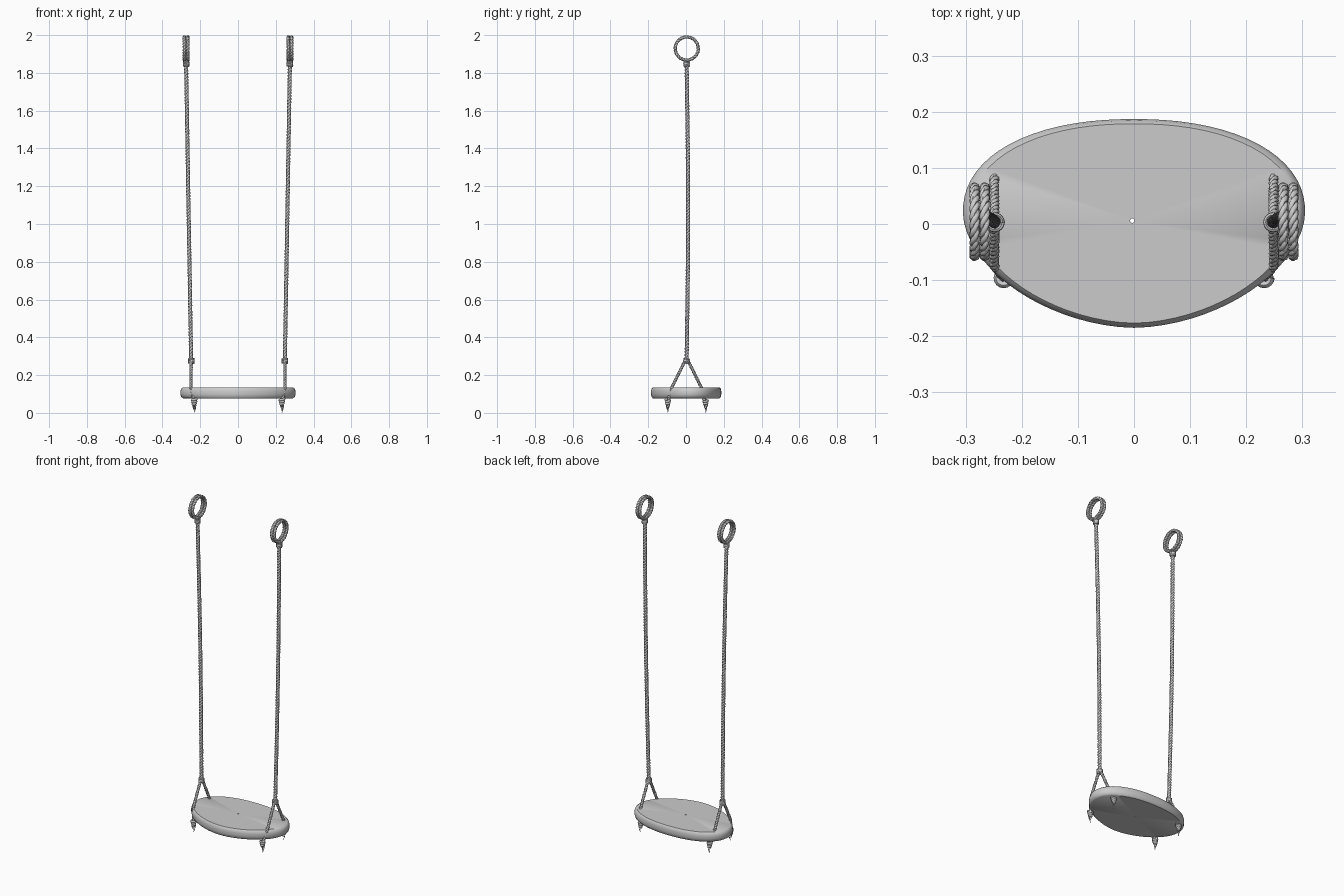
import bpy, bmesh, math, random
from mathutils import Vector

random.seed(4)
if "Cube" in bpy.data.objects:
    bpy.data.objects.remove(bpy.data.objects["Cube"], do_unlink=True)

grey = bpy.data.materials.new("plain grey")
grey.use_nodes = True
tone = (0.6, 0.6, 0.6, 1)
grey.diffuse_color = tone
grey.node_tree.nodes["Principled BSDF"].inputs["Base Color"].default_value = tone


def tubes(name, paths, radius, cyclic=False, taper=False):
    """Mesh object made of round tubes along the given point lists."""
    curve = bpy.data.curves.new(name, "CURVE")
    curve.dimensions = "3D"
    curve.bevel_depth = radius
    curve.bevel_resolution = 1
    curve.use_fill_caps = True
    for path in paths:
        spline = curve.splines.new("POLY")
        spline.points.add(len(path) - 1)
        spline.use_cyclic_u = cyclic
        for i, (p, q) in enumerate(zip(spline.points, path)):
            p.co = (*q, 1)
            p.radius = 1 - 0.7 * i / len(path) if taper else 1
    curve.materials.append(grey)
    obj = bpy.data.objects.new(name, curve)
    bpy.context.collection.objects.link(obj)
    bpy.ops.object.select_all(action="DESELECT")
    obj.select_set(True)
    bpy.context.view_layer.objects.active = obj
    bpy.ops.object.convert(target="MESH")
    bpy.ops.object.shade_smooth_by_angle(angle=math.radians(60))


def rope(name, path, length, radius, pitch=0.05, cyclic=False):
    """Three strands twisted around path(t), t from 0 to 1."""
    turns = max(1, round(length / pitch))
    count = turns * 10
    strands = [[], [], []]
    for i in range(count if cyclic else count + 1):
        t = i / count
        tangent = (path(t + 0.001) - path(t - 0.001)).normalized()
        side = Vector((1, 0, 0))
        side = (side - tangent * side.dot(tangent)).normalized()
        other = tangent.cross(side)
        for k, strand in enumerate(strands):
            a = math.tau * (turns * t + k / 3)
            strand.append(path(t) + (side * math.cos(a) + other * math.sin(a)) * radius * 0.48)
    tubes(name, strands, radius * 0.52, cyclic)


def coil(name, base, r0, r1, height, turns, thickness):
    """Cord wound around a vertical axis, rising from base."""
    count = turns * 16
    path = []
    for i in range(count + 1):
        t = i / count
        a = math.tau * turns * t
        r = r0 + (r1 - r0) * t
        path.append(base + Vector((r * math.cos(a), r * math.sin(a), height * t)))
    tubes(name, [path], thickness)


# Seat: rounded slab with a tiny centre hole
def outline(a):
    c, s = math.cos(a), math.sin(a)
    n, h = (2.2, 0.167) if s > 0 else (1.8, 0.205)
    k = (abs(c) ** n + abs(s) ** n) ** (-1 / n)
    return 0.305 * c * k, 0.02 + h * s * k


bm = bmesh.new()
profile = [(0, 0.135), (0.955, 0.135), (0.985, 0.128), (1, 0.115), (1, 0.098),
           (0.985, 0.084), (0.95, 0.077), (0, 0.077)]
SIDES = 72
loops = []
for scale, z in profile:
    ring = []
    for i in range(SIDES):
        a = math.tau * i / SIDES
        x, y = outline(a)
        if scale == 0:
            x, y = 0.004 * math.cos(a) - 0.003, 0.004 * math.sin(a) + 0.006
        else:
            x, y = x * scale, y * scale
        ring.append(bm.verts.new((x, y, z)))
    loops.append(ring)
for low, high in zip(loops, loops[1:] + loops[:1]):
    for i in range(SIDES):
        j = (i + 1) % SIDES
        bm.faces.new((low[i], low[j], high[j], high[i]))
bmesh.ops.recalc_face_normals(bm, faces=bm.faces)
mesh = bpy.data.meshes.new("seat")
bm.to_mesh(mesh)
bm.free()
mesh.materials.append(grey)
seat = bpy.data.objects.new("seat", mesh)
bpy.context.collection.objects.link(seat)
bpy.ops.object.select_all(action="DESELECT")
seat.select_set(True)
bpy.context.view_layer.objects.active = seat
bpy.ops.object.shade_smooth_by_angle(angle=math.radians(40))

for label, sx in (("left", 1), ("right", -1)):
    low = Vector((sx * 0.248, 0.003, 0.27))
    high = Vector((sx * 0.275, 0.003, 1.86))

    # Long hanging rope with a slight bow
    def hang(t):
        return low.lerp(high, t) + Vector((0, 0.008 * math.sin(math.pi * t), 0))
    rope(label + "_hanging_rope", hang, 1.59, 0.0115)

    # Two side by side hanging loops at the top
    for n, dx in enumerate((-0.009, 0.009)):
        def loop(t):
            a = math.tau * t
            return Vector((high.x + dx, 0.004 + 0.061 * math.sin(a), 1.929 - 0.061 * math.cos(a)))
        rope(f"{label}_top_loop_{n + 1}", loop, 0.383, 0.0095, 0.048, True)

    # Cord bindings below the loops and above the fork
    coil(label + "_upper_binding", high - Vector((0, 0, 0.026)), 0.014, 0.014, 0.026, 5, 0.0038)
    coil(label + "_lower_binding", low - Vector((0, 0, 0.008)), 0.014, 0.014, 0.026, 5, 0.0038)

    # Forked ropes through the seat, each with a knot and frayed end
    for end, sy in (("front", -1), ("back", 1)):
        name = f"{label}_{end}_"
        foot = Vector((sx * 0.232, 0.004 + sy * 0.1, 0.055))
        top = low + Vector((0, sy * 0.006, 0.01))
        surface = Vector((sx * 0.249, 0.003 + sy * 0.077, 0.137))

        def leg(t):
            return top.lerp(surface, t / 0.6) if t < 0.6 else surface.lerp(foot, (t - 0.6) / 0.4)
        rope(name + "fork_rope", leg, 0.25, 0.009, 0.04)
        coil(name + "knot", foot - Vector((0, 0, 0.016)), 0.006, 0.013, 0.034, 3, 0.0065)
        strands = []
        for k in range(4):
            a = math.tau * k / 4 + random.random()
            drift = Vector((math.cos(a), math.sin(a), 0)) * 0.008
            drop = 0.054 if k == 0 else random.uniform(0.03, 0.045)
            strands.append([foot + drift * (0.5 + math.sin(t * 4) * 0.6) - Vector((0, 0, drop * t))
                            for t in (0, 0.2, 0.4, 0.6, 0.8, 1)])
        tubes(name + "frayed_end", strands, 0.0032, taper=True)
